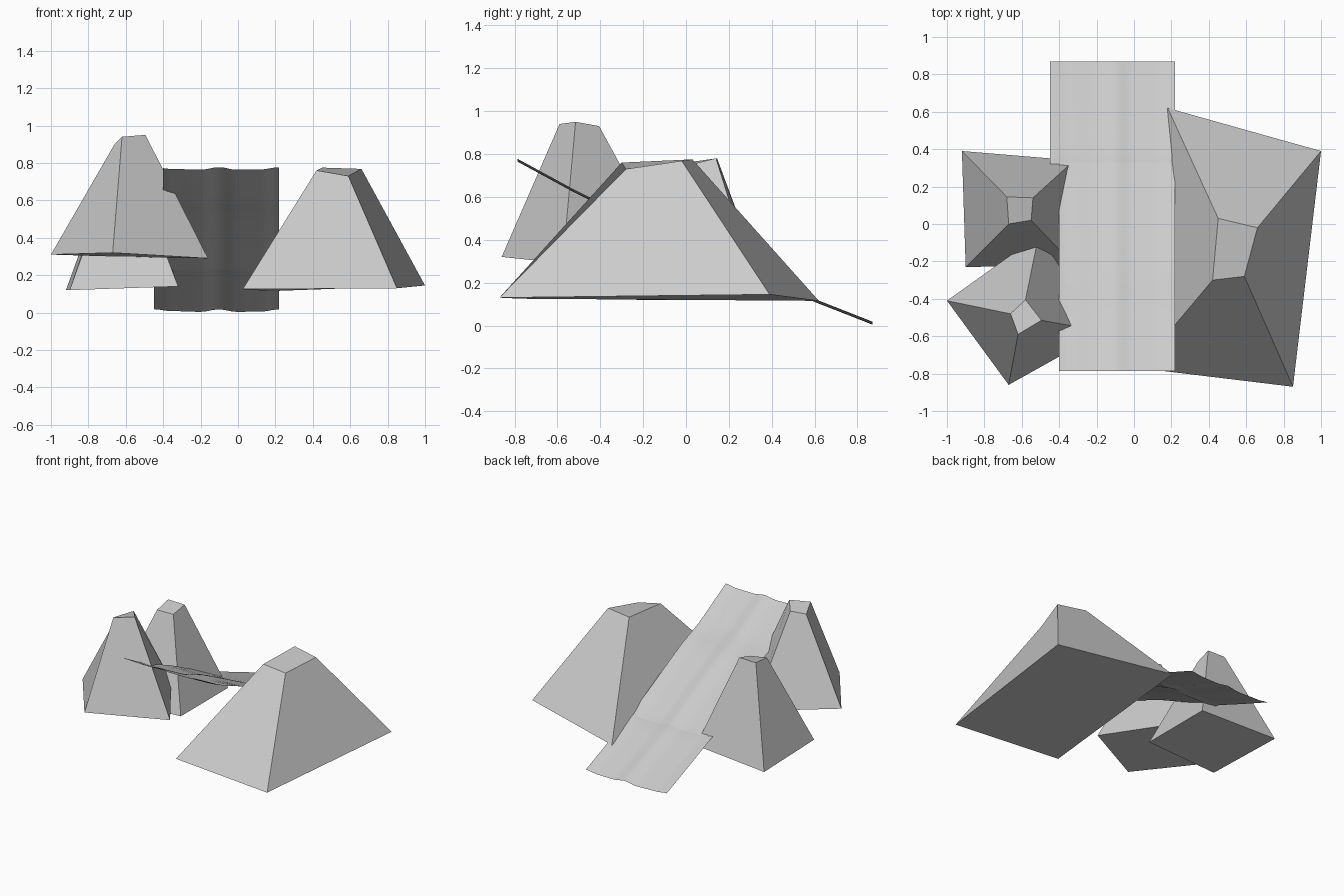
import bpy, bmesh, math

if "Cube" in bpy.data.objects:
    bpy.data.objects.remove(bpy.data.objects["Cube"])


def make_object(name, verts, faces):
    mesh = bpy.data.meshes.new(name)
    mesh.from_pydata(verts, [], faces)
    bm = bmesh.new()
    bm.from_mesh(mesh)
    bmesh.ops.recalc_face_normals(bm, faces=bm.faces[:])
    bm.to_mesh(mesh)
    bm.free()
    obj = bpy.data.objects.new(name, mesh)
    bpy.context.collection.objects.link(obj)
    return obj


def rock(name, base, top):
    """Closed irregular four-sided rock with a cut-off top."""
    sides = [(i, (i + 1) % 4, 4 + (i + 1) % 4, 4 + i) for i in range(4)]
    return make_object(name, base + top, [(3, 2, 1, 0), (4, 5, 6, 7)] + sides)


def interp(points, t):
    """Eased interpolation through (t, value) points."""
    for (a, va), (b, vb) in zip(points, points[1:]):
        if t <= b:
            k = min(max((t - a) / (b - a), 0), 1)
            return va + (vb - va) * (0.5 - 0.5 * math.cos(math.pi * k))
    return points[-1][1]


# Ripples running along the length of the strip
RIPPLE = [(-0.45, 0.010), (-0.36, 0.0), (-0.20, -0.004), (-0.10, 0.009),
          (-0.01, -0.004), (0.12, -0.003), (0.22, 0.009)]


def sloped_sheet(name, x0, x1, profile, nx=32):
    """Thin rippled sheet following a (y, z) side profile."""
    verts, faces = [], []
    for y, z in profile:
        for i in range(nx + 1):
            x = x0 + (x1 - x0) * i / nx
            verts.append((x, y, z + interp(RIPPLE, x)))
    for r in range(len(profile) - 1):
        for i in range(nx):
            a = r * (nx + 1) + i
            faces.append((a, a + 1, a + nx + 2, a + nx + 1))
    obj = make_object(name, verts, faces)
    # sheet faces upward
    if obj.data.polygons[0].normal.z < 0:
        obj.data.flip_normals()
    obj.data.shade_smooth()
    return obj


# Large rock on the right
rock("right_rock",
     [(0.18, 0.62, 0.115), (1.0, 0.39, 0.145), (0.85, -0.87, 0.13), (0.025, -0.77, 0.125)],
     [(0.45, 0.03, 0.775), (0.66, -0.02, 0.768), (0.59, -0.28, 0.73), (0.42, -0.30, 0.76)])

# Rock at the back left
rock("back_left_rock",
     [(-0.92, 0.39, 0.12), (-0.32, 0.34, 0.14), (-0.32, -0.22, 0.14), (-0.90, -0.23, 0.12)],
     [(-0.68, 0.145, 0.78), (-0.54, 0.14, 0.78), (-0.55, 0.02, 0.75), (-0.67, 0.0, 0.76)])

# Taller rock at the front left
rock("front_left_rock",
     [(-1.0, -0.41, 0.31), (-0.51, -0.06, 0.295), (-0.16, -0.575, 0.29), (-0.67, -0.86, 0.32)],
     [(-0.66, -0.48, 0.90), (-0.58, -0.405, 0.93), (-0.495, -0.515, 0.95), (-0.62, -0.59, 0.94)])

# Three flowing strip sections, slightly overlapping at the joints
sloped_sheet("lower_strip", -0.45, 0.22,
             [(0.87, 0.008), (0.62, 0.106), (0.45, 0.175), (0.36, 0.212), (0.32, 0.222)])
sloped_sheet("middle_strip", -0.40, 0.22,
             [(0.33, 0.220), (0.28, 0.242), (0.20, 0.285), (-0.18, 0.477),
              (-0.26, 0.515), (-0.33, 0.543)])
sloped_sheet("upper_strip", -0.40, 0.22,
             [(-0.32, 0.540), (-0.40, 0.570), (-0.46, 0.594), (-0.52, 0.624),
              (-0.785, 0.768)])
